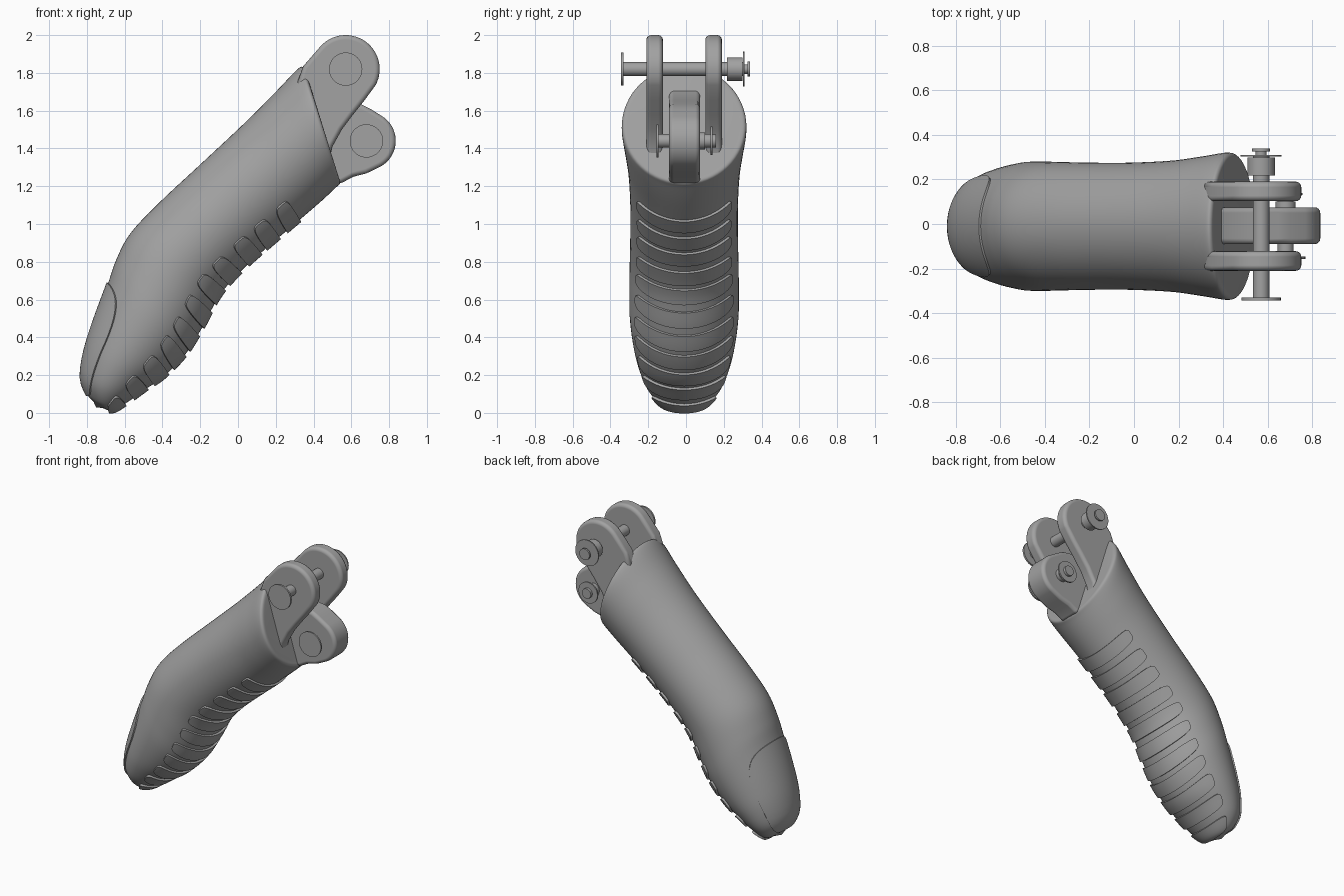
import bpy, bmesh, math
from mathutils import Vector

cube = bpy.data.objects.get("Cube")
if cube:
    bpy.data.objects.remove(cube)

grey = bpy.data.materials.new("matte_grey")
grey.use_nodes = True
COLOUR = (0.36, 0.36, 0.36, 1)
grey.diffuse_color = COLOUR
grey.node_tree.nodes["Principled BSDF"].inputs["Base Color"].default_value = COLOUR
MID = -0.01  # y of the finger's middle plane

# Stations from fingertip to knuckle: back x, z, palm x, z, half width
STATIONS = [
    (-.765, .06, -.715, .025, .06), (-.80, .10, -.66, .012, .125),
    (-.83, .19, -.58, .06, .19), (-.81, .33, -.49, .125, .235),
    (-.76, .49, -.39, .195, .265), (-.69, .68, -.275, .315, .287),
    (-.645, .81, -.185, .46, .29), (-.57, .95, -.095, .625, .288),
    (-.42, 1.11, .025, .76, .285), (-.2, 1.315, .165, .885, .285),
    (.03, 1.53, .33, 1.025, .295), (.2, 1.70, .44, 1.12, .315),
    (.31, 1.815, .515, 1.19, .33), (.345, 1.83, .54, 1.215, .322),
    (.365, 1.79, .535, 1.24, .29)]
LAST = len(STATIONS) - 1


def station(t):
    """Smooth interpolation of the stations."""
    t = min(max(t, 0), LAST)
    i = min(int(t), LAST - 1)
    s = t - i
    a, b, c, d = (STATIONS[min(max(i + k, 0), LAST)] for k in (-1, 0, 1, 2))
    return [q + .5 * s * (r - p + s * (2*p - 5*q + 4*r - e + s * (3*(q - r) + e - p)))
            for p, q, r, e in zip(a, b, c, d)]


def skin(t, a):
    """Point on the finger; angle 0 is the back, pi the palm."""
    bx, bz, px, pz, w = station(t)
    k = math.cos(a)
    return Vector(((bx + px) / 2 + k * (bx - px) / 2, MID + w * math.sin(a),
                   (bz + pz) / 2 + k * (bz - pz) / 2))


def raised(t, a, off):
    e = .02
    n = (skin(t, a + e) - skin(t, a - e)).cross(skin(t + e, a) - skin(t - e, a)).normalized()
    p, mid = skin(t, a), (skin(t, 0) + skin(t, math.pi)) / 2
    return p + n * (off if n.dot(p - mid) > 0 else -off)


def finish(name, bm, bevel=0, angle=35):
    bmesh.ops.remove_doubles(bm, verts=bm.verts, dist=.0002)
    bmesh.ops.recalc_face_normals(bm, faces=bm.faces)
    mesh = bpy.data.meshes.new(name)
    bm.to_mesh(mesh)
    bm.free()
    ob = bpy.data.objects.new(name, mesh)
    bpy.context.collection.objects.link(ob)
    mesh.materials.append(grey)
    bpy.ops.object.select_all(action='DESELECT')
    ob.select_set(True)
    bpy.context.view_layer.objects.active = ob
    bpy.ops.object.shade_smooth_by_angle(angle=math.radians(angle))
    if bevel:
        mod = ob.modifiers.new("rounded_edges", 'BEVEL')
        mod.width, mod.segments, mod.limit_method = bevel, 4, 'ANGLE'
        mod.angle_limit = math.radians(40)
        mod.harden_normals = True
    return ob


def grid(bm, rows, loop=False):
    vs = [[bm.verts.new(p) for p in r] for r in rows]
    for r, q in zip(vs, vs[1:]):
        for j in range(len(r) - (0 if loop else 1)):
            k = (j + 1) % len(r)
            bm.faces.new((r[j], r[k], q[k], q[j]))
    return vs


# Finger body
bm = bmesh.new()
PER, RING = 6, 64
vs = grid(bm, [[skin(i / PER, math.tau * j / RING) for j in range(RING)]
               for i in range(LAST * PER + 1)], True)
tip = bm.verts.new((-.752, MID, .03))
for j in range(RING):
    bm.faces.new((vs[0][j], vs[0][(j + 1) % RING], tip))
bm.faces.new(vs[-1])
finish("finger_body", bm, angle=60)


def pad(name, centre, half, mid_angle, spread, lean, off, power):
    """Raised rounded patch that follows the skin, with a skirt sunk below it."""
    bm = bmesh.new()
    n, m = 36, 12
    us = [-1] + [-math.cos(math.pi * i / n) for i in range(n + 1)] + [1]
    ws = [-1] + [2 * i / m - 1 for i in range(m + 1)] + [1]
    rows = []
    for i, u in enumerate(us):
        a = mid_angle + spread * u
        h = half * max((1 - abs(u) ** power) ** (1 / power), .03)
        t0 = centre + lean * (1 - math.cos(spread * u)) / 2
        rows.append([raised(t0 + h * w, a, -.02 if i in (0, n + 2) or j in (0, m + 2) else off)
                     for j, w in enumerate(ws)])
    grid(bm, rows)
    return finish(name, bm)


# Grip pads along the palm side
for i, t in enumerate((9.75, 9.1, 8.45, 7.65, 6.95, 6.2, 5.4, 4.65, 3.8, 2.7, 1.25)):
    speed = (skin(t + .1, math.pi) - skin(t - .1, math.pi)).length / .2
    pad(f"grip_pad_{i + 1}", t, .047 / speed, math.pi, .98 + .012 * i,
        max(0, 1.2 - .14 * max(t - 2, 0)), .014, 5)

# Fingernail
pad("fingernail", 3.0, 2.05, 0, 1.0, -.2, .009, 4)


def arc(cx, cz, r, start, end, n=28):
    return [(cx + r * math.cos(math.radians(start + (end - start) * i / n)),
             cz + r * math.sin(math.radians(start + (end - start) * i / n))) for i in range(n + 1)]


def plate(name, outline, y0, y1, bevel):
    bm = bmesh.new()
    face = bm.faces.new([bm.verts.new((x, y0, z)) for x, z in outline])
    ext = bmesh.ops.extrude_face_region(bm, geom=[face])
    bmesh.ops.translate(bm, vec=(0, y1 - y0, 0),
                        verts=[v for v in ext["geom"] if isinstance(v, bmesh.types.BMVert)])
    return finish(name, bm, bevel)


# Hinge ears and the lower lug
UPPER, LOWER = (.57, 1.82), (.68, 1.44)
ear = arc(*UPPER, .18, -28, 137) + [(.345, 1.835), (.31, 1.74), (.42, 1.38), (.485, 1.34),
                                   (.50, 1.41), (.55, 1.5), (.61, 1.58), (.67, 1.655)]
plate("right_hinge_ear", ear, -.21, -.122, .025)
plate("left_hinge_ear", ear, .102, .19, .025)
lug = arc(*LOWER, .155, 55, -62) + [(.68, 1.268), (.61, 1.25), (.535, 1.21), (.44, 1.3), (.36, 1.72),
                                    (.42, 1.69), (.52, 1.655), (.65, 1.635), (.70, 1.61)]
plate("lower_lug", lug, -.09, .075, .025)


def pin(name, centre, parts):
    """Stack of discs along y: start, end, radius."""
    bm = bmesh.new()
    for y0, y1, r in parts:
        rows = [[(centre[0] + r * math.cos(math.tau * j / 40), y,
                  centre[1] + r * math.sin(math.tau * j / 40)) for j in range(40)] for y in (y0, y1)]
        for ring in grid(bm, rows, True):
            bm.faces.new(ring)
    return finish(name, bm)


# Hinge pins with head, shaft, bushing, clip and end
pin("upper_hinge_pin", UPPER, [(-.343, -.33, .088), (-.33, .31, .037), (.218, .298, .062),
                               (.302, .31, .092), (.31, .325, .025), (.325, .338, .04)])
pin("lower_hinge_pin", LOWER, [(-.157, -.146, .088), (-.146, .135, .036), (.075, .10, .045),
                               (.13, .14, .075), (.14, .158, .035)])
